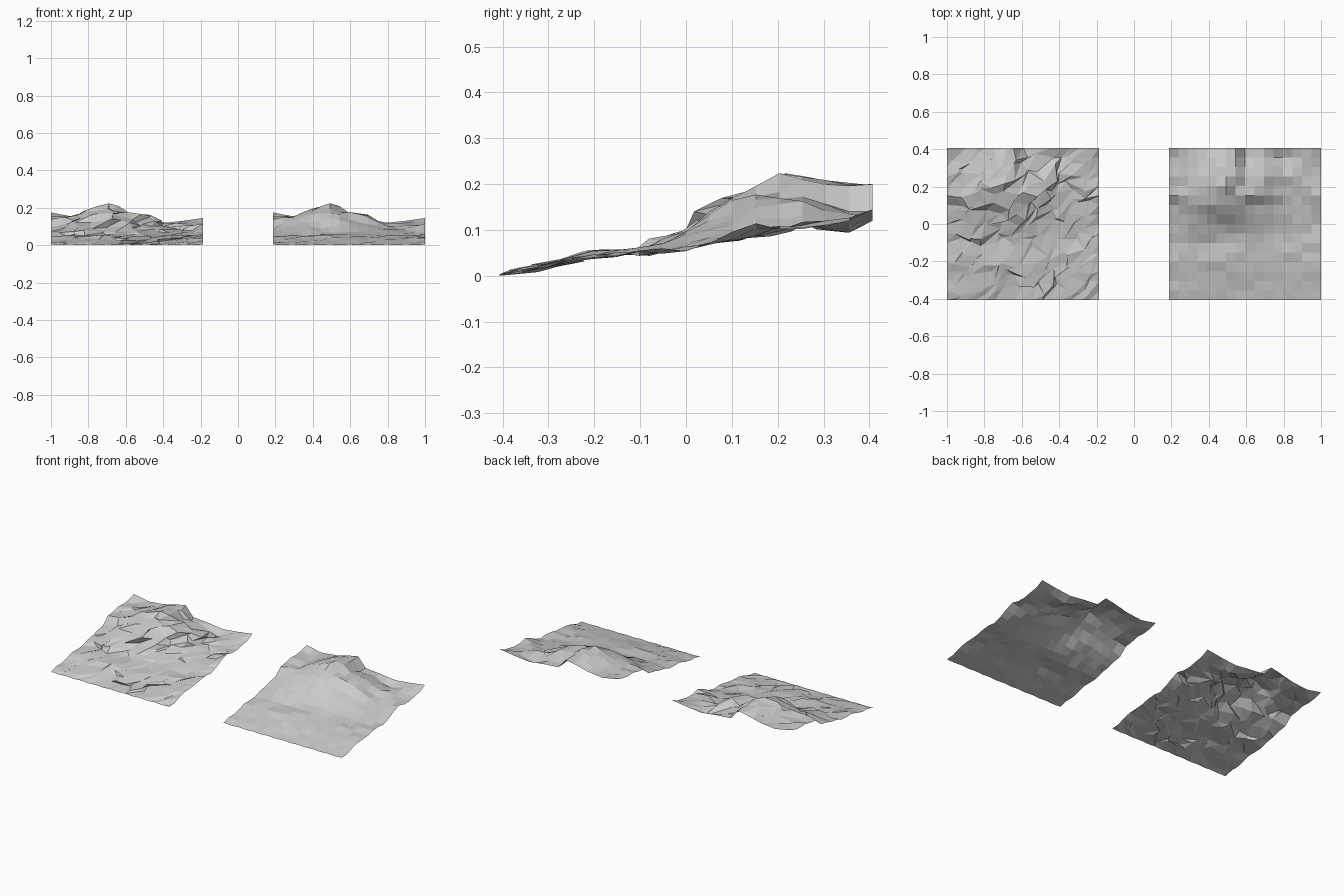
import bpy, bmesh, random

if "Cube" in bpy.data.objects:
    bpy.data.objects.remove(bpy.data.objects["Cube"])

SIZE, CELLS = 0.814, 16
HALF, STEP = SIZE / 2, SIZE / CELLS

# Coarse relief: sample positions across (from the left edge), then heights per row
COLS = [0, .10, .20, .305, .356, .407, .51, .61, .71, .814]
ROWS = [
    (-.407, [.003] * 10),
    (-.305, [.022, .02, .024, .026, .025, .022, .02, .02, .018, .02]),
    (-.204, [.045, .043, .046, .05, .048, .045, .044, .042, .042, .044]),
    (-.102, [.05, .055, .058, .056, .056, .056, .053, .05, .048, .05]),
    (0.0, [.07, .095, .10, .09, .09, .095, .085, .068, .06, .06]),
    (.102, [.09, .125, .155, .175, .165, .14, .12, .09, .07, .09]),
    (.153, [.13, .15, .18, .202, .17, .17, .15, .10, .085, .11]),
    (.254, [.15, .145, .19, .226, .20, .17, .155, .11, .115, .105]),
    (.356, [.165, .15, .175, .198, .20, .14, .13, .093, .125, .12]),
    (.407, [.175, .155, .165, .19, .20, .14, .132, .12, .13, .145]),
]


def lerp_table(xs, vals, x):
    for i in range(len(xs) - 1):
        if x <= xs[i + 1] or i == len(xs) - 2:
            t = min(1, (x - xs[i]) / (xs[i + 1] - xs[i]))
            return vals[i] * (1 - t) + vals[i + 1] * t


def relief(u, y):
    column = [lerp_table(COLS, h, u) for _, h in ROWS]
    return lerp_table([r[0] for r in ROWS], column, y)


def terrain(name, centre_x, jitter):
    bump, shift = random.Random(7), random.Random(3)
    bm = bmesh.new()
    grid = []
    for j in range(CELLS + 1):
        row = []
        for i in range(CELLS + 1):
            x, y = i * STEP - HALF, j * STEP - HALF
            z = relief(x + HALF, y)
            noise = bump.uniform(-1, 1) * (.005 + .025 * z)
            dx, dy = shift.uniform(-jitter, jitter), shift.uniform(-jitter, jitter)
            if 0 < j < CELLS:
                z += noise
            # border points stay on the square outline
            if 0 < i < CELLS and 0 < j < CELLS:
                x = max(-HALF, min(HALF, x + dx))
                y = max(-HALF, min(HALF, y + dy))
            row.append(bm.verts.new((x, y, 0.0 if j == 0 and i % 2 else z)))
        grid.append(row)
    for j in range(CELLS):
        for i in range(CELLS):
            a, b = grid[j][i], grid[j][i + 1]
            c, d = grid[j + 1][i + 1], grid[j + 1][i]
            if jitter:  # the jagged patch is made of triangles
                bm.faces.new((a, b, c))
                bm.faces.new((a, c, d))
            else:
                bm.faces.new((a, b, c, d))
    mesh = bpy.data.meshes.new(name)
    bm.to_mesh(mesh)
    bm.free()
    obj = bpy.data.objects.new(name, mesh)
    obj.location.x = centre_x
    bpy.context.collection.objects.link(obj)


# Jagged patch with scattered points, and the regular grid patch
terrain("jagged_terrain", -1 + HALF, STEP * 0.7)
terrain("regular_terrain", 1 - HALF, 0.0)
